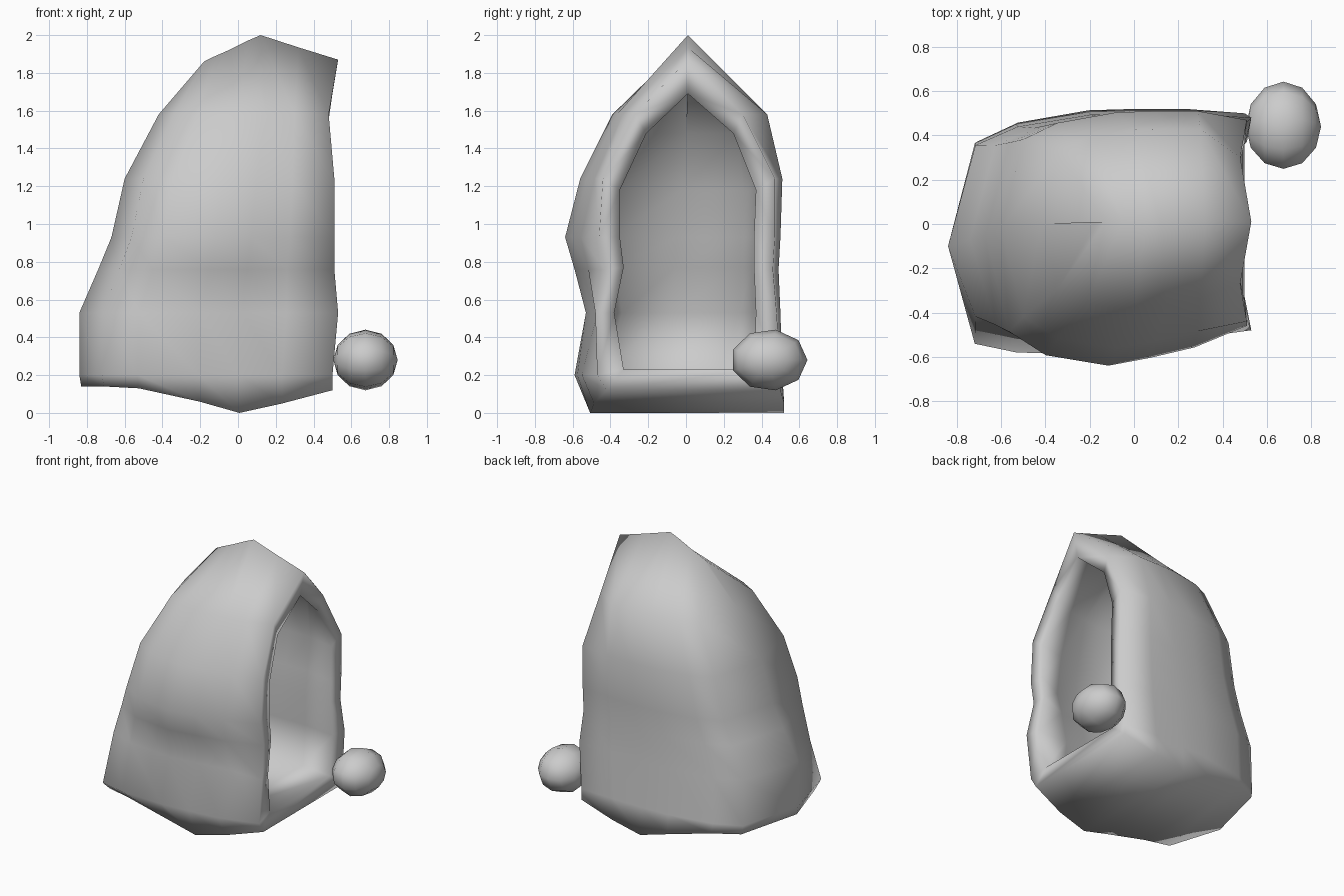
import bpy, bmesh

if "Cube" in bpy.data.objects:
    bpy.data.objects.remove(bpy.data.objects["Cube"])

# plan curve from back centre (0) to the opening rim (1): position and width factors
U = [0.0, 0.09, 0.23, 0.47, 0.63, 0.80, 1.0]
W_LEFT = [0.0, 0.74, 0.92, 1.0, 0.94, 0.86]
W_LOW = [0.0, 0.90, 0.98, 1.0, 0.97, 0.92]
W_RIGHT = [0.0, 0.76, 0.90, 0.99, 1.0, 1.0]

# height, back x, front x, side y (-,+), rim y (-,+), back centre y
OUTER = [
    (0.20, -0.84, 0.50, -0.59, 0.51, -0.47, 0.50, -0.10),
    (0.53, -0.84, 0.53, -0.53, 0.50, -0.48, 0.48, -0.10),
    (0.76, -0.74, 0.51, -0.59, 0.49, -0.43, 0.46, -0.07),
    (0.93, -0.67, 0.51, -0.64, 0.50, -0.46, 0.47, -0.05),
    (1.24, -0.60, 0.51, -0.56, 0.51, -0.44, 0.47, -0.02),
    (1.58, -0.42, 0.48, -0.39, 0.43, -0.27, 0.30, 0.00),
]
INNER = [
    (0.23, -0.72, 0.49, -0.47, 0.40, -0.33, 0.36, -0.08),
    (0.53, -0.71, 0.51, -0.43, 0.40, -0.38, 0.37, -0.08),
    (0.77, -0.63, 0.50, -0.48, 0.39, -0.33, 0.36, -0.06),
    (0.93, -0.57, 0.50, -0.52, 0.40, -0.35, 0.36, -0.05),
    (1.18, -0.51, 0.50, -0.46, 0.41, -0.35, 0.37, -0.02),
    (1.48, -0.36, 0.47, -0.34, 0.36, -0.21, 0.25, 0.00),
]
BASE = (0.0, -0.83, 0.50, -0.52, 0.52, -0.42, 0.50, -0.10)
BASE_Z = [0.14, 0.14, 0.13, 0.06, 0.0, 0.05, 0.12]
RIDGE = [(-0.18, 1.86), (-0.13, 1.885), (-0.05, 1.92), (0.05, 1.97),
         (0.12, 2.0), (0.32, 1.935), (0.53, 1.87)]
INNER_RIDGE = [(-0.15, 1.71), (-0.10, 1.735), (-0.03, 1.77), (0.05, 1.81),
               (0.12, 1.84), (0.32, 1.77), (0.50, 1.69)]


def ring(level, heights=None):
    z, xb, xf, yl, yr, rl, rr, yc = level
    pts = []
    for i in range(-6, 7):
        k = abs(i)
        side, rim = (yl, rl) if i < 0 else (yr, rr)
        w = W_RIGHT if i > 0 else (W_LOW if z < 0.4 else W_LEFT)
        y = rim if k == 6 else yc + (side - yc) * w[k]
        pts.append((xb + (xf - xb) * U[k], y, heights[k] if heights else z))
    return pts


def ridge(points):
    return [(points[abs(i)][0], 0.01, points[abs(i)][1]) for i in range(-6, 7)]


bm = bmesh.new()


def loft(rings):
    """Skin the wall curves and close the lowest one with strips."""
    rows = [[bm.verts.new(p) for p in r] for r in rings]
    for a, b in zip(rows, rows[1:]):
        for i in range(12):
            bm.faces.new((a[i], a[i + 1], b[i + 1], b[i]))
    low = rows[0]
    for k in range(6):
        vs = [low[6 - k], low[6 + k], low[7 + k], low[5 - k]]
        bm.faces.new(vs if k else vs[1:])
    return rows


# hollow hooded shell, open toward +x: outer skin, inner skin, rim between them
out = loft([ring(BASE, BASE_Z)] + [ring(l) for l in OUTER] + [ridge(RIDGE)])
inn = loft([ring(l) for l in INNER] + [ridge(INNER_RIDGE)])
for e in (0, 12):
    bm.faces.new((out[0][e], out[1][e], inn[0][e]))
    for j in range(len(inn) - 1):
        bm.faces.new((out[j + 1][e], out[j + 2][e], inn[j + 1][e], inn[j][e]))
bm.faces.new((out[0][0], out[0][12], inn[0][12], inn[0][0]))
bmesh.ops.remove_doubles(bm, verts=bm.verts, dist=0.0005)
bmesh.ops.recalc_face_normals(bm, faces=bm.faces)
mesh = bpy.data.meshes.new("hooded_shell")
bm.to_mesh(mesh)
bm.free()
shell = bpy.data.objects.new("hooded_shell", mesh)
bpy.context.collection.objects.link(shell)
for p in mesh.polygons:
    p.use_smooth = True

# small ball beside the opening
bpy.ops.mesh.primitive_uv_sphere_add(segments=9, ring_count=6, radius=1,
                                     location=(0.675, 0.44, 0.28),
                                     rotation=(0, 1.57, 0))
ball = bpy.context.object
ball.name = "side_ball"
ball.scale = (0.163, 0.203, 0.17)
bpy.ops.object.shade_smooth()
